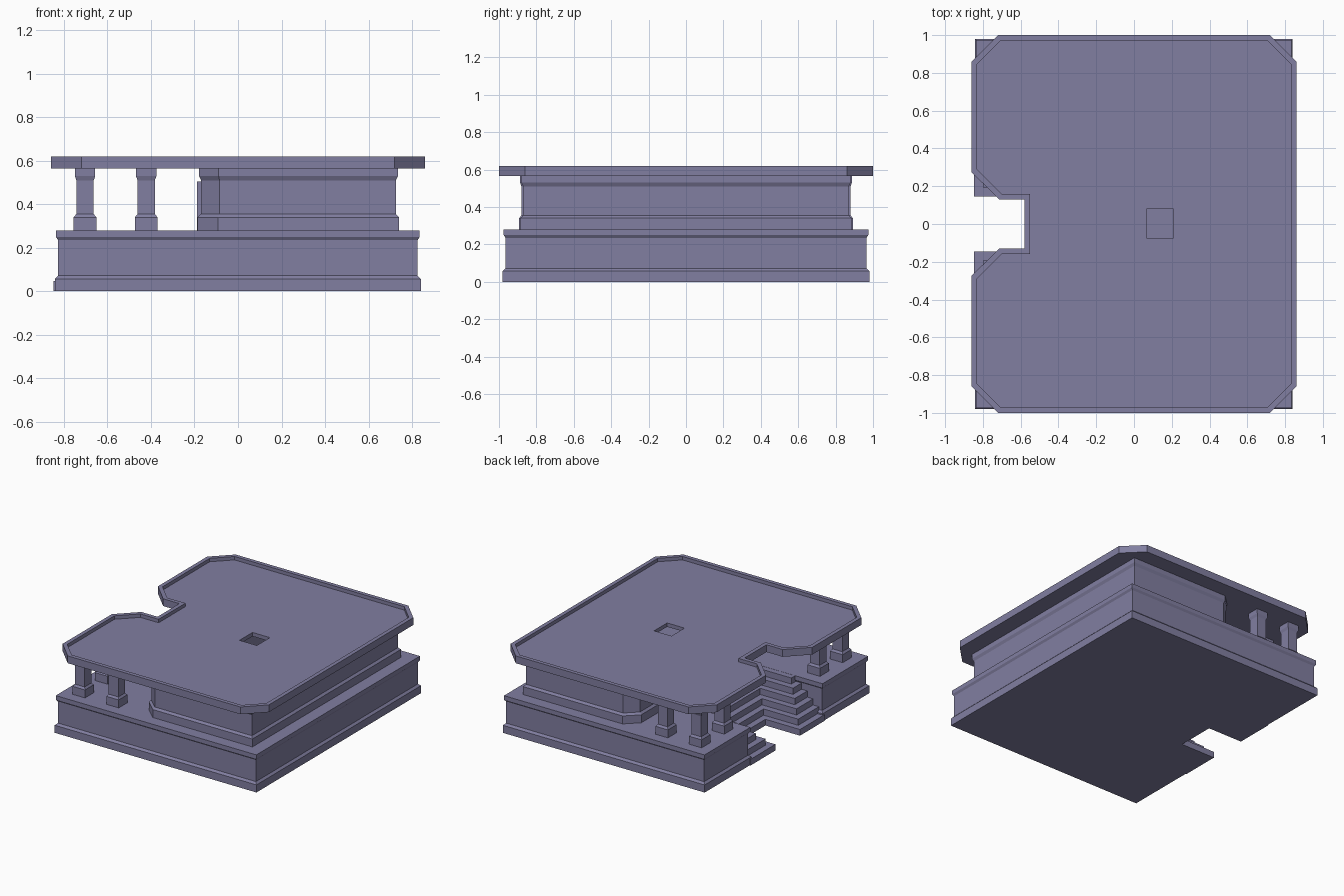
import bpy, bmesh
from mathutils import Vector

if "Cube" in bpy.data.objects:
    bpy.data.objects.remove(bpy.data.objects["Cube"])

stone = bpy.data.materials.new("muted violet stone")
stone.diffuse_color = (0.22, 0.21, 0.355, 1)
stone.use_nodes = True
stone.node_tree.nodes["Principled BSDF"].inputs["Base Color"].default_value = stone.diffuse_color


def offset(pts, d):
    """Mitred outward offset of a counter-clockwise outline."""
    out = []
    n = len(pts)
    for i in range(n):
        p = Vector(pts[i])
        a = (p - Vector(pts[i - 1])).normalized()
        b = (Vector(pts[(i + 1) % n]) - p).normalized()
        na, nb = Vector((a.y, -a.x)), Vector((b.y, -b.x))
        out.append(p + (na + nb) * d / (1 + na.dot(nb)))
    return out


def loft(name, outline, profile):
    """Stack rings of the outline, each given as (height, outward offset)."""
    bm = bmesh.new()
    rings = [[bm.verts.new((p.x, p.y, z)) for p in offset(outline, d)] for z, d in profile]
    n = len(outline)
    for r0, r1 in zip(rings, rings[1:]):
        for i in range(n):
            j = (i + 1) % n
            bm.faces.new((r0[i], r0[j], r1[j], r1[i]))
    bm.faces.new(rings[0][::-1])
    bm.faces.new(rings[-1])
    me = bpy.data.meshes.new(name)
    bm.to_mesh(me)
    bm.free()
    me.materials.append(stone)
    ob = bpy.data.objects.new(name, me)
    bpy.context.collection.objects.link(ob)
    return ob


def rect(x0, x1, y0, y1):
    return [(x0, y0), (x1, y0), (x1, y1), (x0, y1)]


def box(name, x0, x1, y0, y1, z0, z1):
    return loft(name, rect(x0, x1, y0, y1), [(z0, 0), (z1, 0)])


def cut(target, *dims):
    cutter = box("cutter", *dims)
    cutter.hide_render = True
    mod = target.modifiers.new("cut", 'BOOLEAN')
    mod.operation = 'DIFFERENCE'
    mod.solver = 'EXACT'
    mod.object = cutter
    bpy.context.view_layer.objects.active = target
    bpy.ops.object.modifier_apply(modifier=mod.name)
    bpy.data.objects.remove(cutter)


def u_shape(x0, x1, y, xn, yn):
    """Rectangle with a notch in its -x side."""
    return [(x0, -y), (x1, -y), (x1, y), (x0, y), (x0, yn), (xn, yn), (xn, -yn), (x0, -yn)]


def moulding(plinth, cornice):
    return [(0.28, plinth), (0.34, plinth), (0.355, 0), (0.51, 0), (0.53, cornice), (0.565, cornice)]


# Base platform with stair recess
loft("base_platform", u_shape(-0.827, 0.825, 0.965, -0.30, 0.44),
     [(0, 0.015), (0.057, 0.015), (0.072, 0), (0.235, 0), (0.25, 0.01), (0.28, 0.01)])

# Steps wrapping three sides of the entry recess
N, D = 6, 0.048
for k in range(N):
    top = 0.28 * (k + 1) / N - (0.001 if k == N - 1 else 0)
    loft(f"step_{k + 1}",
         u_shape(-0.848 + D * k, -0.285, 0.442, -0.56 + D * k, 0.146 + D * k),
         [(0.28 * k / N, 0), (top, 0)])

# Upper building with chamfered entry corners, hollow room and doorway
walls = loft("upper_building",
             [(-0.085, -0.87), (0.725, -0.87), (0.725, 0.87), (-0.085, 0.87),
              (-0.17, 0.79), (-0.17, -0.79)], moulding(0.015, 0.01))
cut(walls, -0.09, 0.64, -0.78, 0.78, 0.29, 0.6)
cut(walls, -0.3, 0.0, -0.1, 0.1, 0.29, 0.46)

# Door frame
for s in (-1, 1):
    box("door_jamb", -0.188, -0.12, min(s * 0.1, s * 0.14), max(s * 0.1, s * 0.14), 0.28, 0.505)
box("door_lintel", -0.188, -0.12, -0.1, 0.1, 0.46, 0.505)

# Columns
for x, y in ((-0.703, 0.84), (-0.703, 0.57), (-0.422, 0.84)):
    for s in (-1, 1):
        loft("column", rect(x - 0.04, x + 0.04, s * y - 0.04, s * y + 0.04), moulding(0.012, 0.007))

# Roof slab with raised rim and entry notch
half = [(0.72, 1.0), (-0.72, 1.0), (-0.86, 0.86), (-0.86, 0.275), (-0.715, 0.13), (-0.58, 0.13)]
outline = [(0.86, -0.86), (0.86, 0.86)] + half + [(x, -y) for x, y in reversed(half)]
roof = loft("roof", outline, [(0.565, 0), (0.62, 0), (0.62, -0.03), (0.594, -0.03)])
cut(roof, 0.065, 0.21, -0.075, 0.08, 0.5, 0.7)
